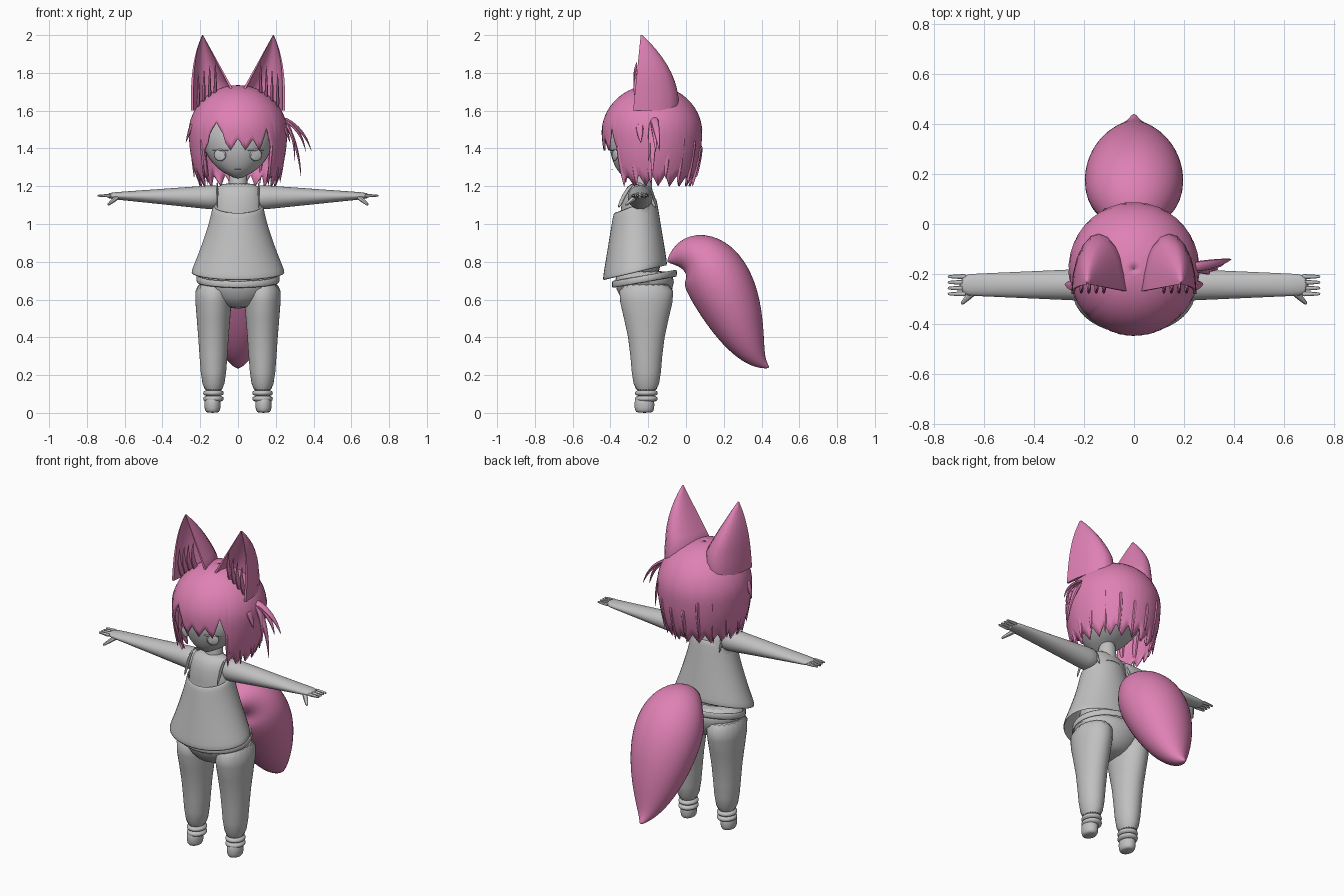
import bpy, bmesh, random
from math import sin, cos, pi, sqrt, radians
from mathutils import Vector

cube = bpy.data.objects.get("Cube")
if cube:
    bpy.data.objects.remove(cube)


def material(name, red, green, blue):
    mat = bpy.data.materials.new(name)
    mat.use_nodes = True
    colour = (red, green, blue, 1)
    mat.diffuse_color = colour
    mat.node_tree.nodes["Principled BSDF"].inputs["Base Color"].default_value = colour
    return mat


PINK = material("pink fur", 0.74, 0.22, 0.46)
GREY = material("plain grey", 0.53, 0.53, 0.53)
SIDES = {"left": 1, "right": -1}


def skin(name, rings, mat, caps=True, subsurf=1, thickness=0):
    """Join rings of points into one smooth surface."""
    bm = bmesh.new()
    rows = [[bm.verts.new(point) for point in ring] for ring in rings]
    for lower, upper in zip(rows, rows[1:]):
        for i in range(len(lower)):
            bm.faces.new((lower[i - 1], lower[i], upper[i], upper[i - 1]))
    if caps:
        bm.faces.new(rows[0])
        bm.faces.new(rows[-1])
    bmesh.ops.recalc_face_normals(bm, faces=bm.faces)
    mesh = bpy.data.meshes.new(name)
    bm.to_mesh(mesh)
    bm.free()
    mesh.materials.append(mat)
    mesh.shade_smooth()
    mesh.set_sharp_from_angle(angle=radians(60))
    part = bpy.data.objects.new(name, mesh)
    bpy.context.collection.objects.link(part)
    if thickness:
        solid = part.modifiers.new("thickness", 'SOLIDIFY')
        solid.thickness = thickness
        solid.offset = 0
    if subsurf:
        smooth = part.modifiers.new("smooth", 'SUBSURF')
        smooth.levels = smooth.render_levels = subsurf


def ellipse(centre, across, along, count=20):
    centre, across, along = Vector(centre), Vector(across), Vector(along)
    angles = [2 * pi * i / count for i in range(count)]
    return [centre + across * cos(a) + along * sin(a) for a in angles]


def column(name, x, y, sections, mat=GREY, tilt=0, **options):
    """Upright loft through sections of height, half width and half depth."""
    skin(name, [ellipse((x, y, z), (wide, 0, 0), (0, deep, tilt))
                for z, wide, deep in sections], mat, **options)


def strand(name, start, end, width, mat, bulge=(0, 0, 0), tip=0.05, flat=0.5):
    """Tapering lock, finger or strap that bows towards the bulge."""
    start, end, bulge = Vector(start), Vector(end), Vector(bulge)
    steps = [i / 6 for i in range(7)]
    rings = []
    for t in steps:
        centre = start.lerp(end, t) + bulge * (4 * t * (1 - t))
        tangent = (end - start + bulge * (4 - 8 * t)).normalized()
        across = tangent.cross(Vector((0.1, 1, 0.2))).normalized()
        size = width * (1 - (1 - tip) * t * t)
        rings.append(ellipse(centre, across * size * flat, tangent.cross(across) * size, 6))
    skin(name, rings, mat)


def steps(count, first=0.0):
    return [first + (1 - first) * i / count for i in range(count + 1)]


def peak(value, centre, reach):
    """Triangle falling from one to zero around the centre."""
    return max(0, 1 - abs(value - centre) / reach)


# Head: round skull with the chin drawn forward
head = []
for t in steps(14):
    radius = 0.2 * max(sin(pi * t), 0.01) ** 0.6
    centre = (0, -0.2 - 0.1 * (1 - t) ** 4, 1.24 + 0.42 * t)
    head.append(ellipse(centre, (radius * 0.95, 0, 0), (0, radius, 0)))
skin("head", head, GREY)

# Neck and trunk
column("neck", 0, -0.23, [(1.1, 0.06, 0.06), (1.2, 0.05, 0.05), (1.3, 0.05, 0.05)])
column("torso", 0, -0.25, [(0.7, 0.19, 0.14), (0.85, 0.15, 0.1), (1.1, 0.14, 0.1),
                           (1.18, 0.13, 0.08), (1.22, 0.09, 0.04)])
column("hips", 0, -0.22, [(0.55, 0.06, 0.07), (0.6, 0.16, 0.13), (0.7, 0.23, 0.17),
                          (0.76, 0.2, 0.14)])
column("waistband", 0, -0.22, [(0.69, 0.22, 0.17), (0.73, 0.22, 0.17)],
       tilt=0.03, caps=False, thickness=0.01)
column("camisole", 0, -0.27, [(1.1 - 0.36 * t, 0.13 + 0.12 * t ** 1.3, 0.11 + 0.06 * t)
                              for t in steps(6)], tilt=0.04, caps=False, thickness=0.01)
strand("mouth", (-0.02, -0.39, 1.29), (0.02, -0.39, 1.29), 0.005, GREY, tip=0.6)

for side, s in SIDES.items():
    # Eye and brow
    skin(side + "_eye", [ellipse((s * 0.095, y, 1.365), (s * size, size * 0.4, 0), (0, 0, size))
                         for y, size in ((-0.37, 0.04), (-0.385, 0.03))], GREY)
    strand(side + "_eyebrow", (s * 0.05, -0.4, 1.39), (s * 0.14, -0.36, 1.39), 0.007, GREY)

    # Arm, fingers and thumb
    skin(side + "_arm", [ellipse((s * (0.08 + 0.62 * t), -0.243, 1.14 + 0.01 * t),
                                 (0, 0.07 - 0.028 * t, 0), (0, 0, 0.07 - 0.055 * t))
                         for t in steps(8)], GREY)
    for finger in range(4):
        y = -0.21 - 0.023 * finger
        strand(f"{side}_finger_{finger}", (s * 0.67, y, 1.15), (s * 0.745, y, 1.15),
               0.012, GREY, tip=0.5, flat=0.9)
    strand(side + "_thumb", (s * 0.63, -0.26, 1.15), (s * 0.69, -0.32, 1.1),
           0.018, GREY, tip=0.4, flat=0.9)

    # Shoulder strap
    strand(side + "_strap", (s * 0.11, -0.36, 1.08), (s * 0.11, -0.16, 1.08), 0.012, GREY,
           bulge=(0, 0, 0.14), tip=0.9)

    # Leg, rolled sock cuff and foot
    column(side + "_leg", s * 0.13, -0.21, [(0.7, 0.1, 0.15), (0.6, 0.1, 0.15), (0.4, 0.08, 0.09),
                                            (0.2, 0.07, 0.08), (0.1, 0.05, 0.06)])
    for roll in range(2):
        z = 0.075 + 0.03 * roll
        column(f"{side}_sock_roll_{roll}", s * 0.13, -0.21,
               [(z + 0.018 * h, 0.058 - 0.008 * h * h, 0.064 - 0.008 * h * h) for h in (-1, 0, 1)])
    column(side + "_foot", s * 0.135, -0.22, [(0.1, 0.04, 0.05), (0.04, 0.045, 0.055),
                                              (0.01, 0.04, 0.05), (0, 0.03, 0.04)])

    # Ear: rounded back, hollow front, closing to a point
    ear = []
    for t in steps(10):
        inner = 0.03 + 0.155 * max(0, t - 0.3) / 0.7
        outer = 0.25 - 0.06 * t ** 3
        front = -0.28 + 0.04 * t
        depth = 0.24 - 0.23 * t * t
        middle, half = (inner + outer) / 2, (outer - inner) / 2
        arc = [pi * a for a in steps(10)]
        back = [(middle + half * cos(a), front + depth * sin(a)) for a in arc]
        hollow = [(middle - half * 0.88 * cos(a), front + depth * 0.6 * sin(a)) for a in arc]
        ear.append([(s * x, y, 1.6 + 0.4 * t) for x, y in back + hollow])
    skin(side + "_ear", ear, PINK, subsurf=0)
    for tuft in range(4):
        x, z = 0.21 - 0.03 * tuft, 1.62 + 0.02 * tuft
        strand(f"{side}_ear_tuft_{tuft}", (s * x, -0.23, z), (s * x, -0.26, z + 0.18),
               0.022, PINK, bulge=(0, -0.02, 0))


def hair_radius(z):
    if z > 1.48:
        return 0.255 * sqrt(max(0, 1 - ((z - 1.48) / 0.25) ** 2)) + 0.002
    return 0.255 - 0.75 * (1.48 - z) ** 2


def hair_point(degrees, z, extra=0.0):
    """Point on the hair; zero degrees faces the front."""
    radius, angle = hair_radius(z) + extra, radians(degrees)
    return radius * sin(angle), -0.18 - 1.02 * radius * cos(angle), z


def hair_edge(degrees):
    """Height of the pointed lower edge, with openings in the fringe."""
    jag = 0.06 * abs(degrees / 18 % 1 - 0.5) * 2
    if abs(degrees) > 45:
        return 1.2 + jag
    return 1.39 + jag + 0.15 * peak(degrees, -27, 11) + 0.06 * peak(degrees, 36, 8)


# Hair shell
skin("hair_shell", [[hair_point(d, 1.73 - (1.73 - hair_edge(d)) * t * t) for d in range(-180, 180, 3)]
                    for t in steps(16)], PINK, caps=False, subsurf=0, thickness=0.01)

# Loose locks around the sides and back
random.seed(4)
for lock in range(14):
    degrees = 48 + lock * 20
    root = random.uniform(1.4, 1.5)
    tip = random.uniform(1.19, 1.25)
    strand(f"hair_lock_{lock}", hair_point(degrees, root, -0.01), hair_point(degrees, tip, 0.02),
           0.03, PINK, bulge=Vector(hair_point(degrees, 0.0)).normalized() * 0.0)
for side, s in SIDES.items():
    strand(side + "_flick", hair_point(s * 75, 1.53), hair_point(s * 78, 1.43, 0.03), 0.025, PINK)

# Side ponytail
for lock, (x, z) in enumerate([(0.39, 1.385), (0.36, 1.38), (0.335, 1.235), (0.3, 1.33)]):
    strand(f"ponytail_lock_{lock}", (0.235, -0.17, 1.56), (x, -0.14 - 0.02 * lock, z), 0.025, PINK,
           bulge=(0.02, 0, 0.02))

# Tail: thick brush swept along a bent path
path = [Vector(p) for p in ((0, -0.1, 0.8), (0, 0.2, 1), (0, 0.25, 0.3), (0, 0.44, 0.24))]
tail = []
for t in steps(18):
    a, b, c = (path[i].lerp(path[i + 1], t) for i in range(3))
    d, e = a.lerp(b, t), b.lerp(c, t)
    radius = 0.175 * max(sin(pi * t ** 0.8), 0.03)
    sideways = Vector((radius * 1.14, 0, 0))
    tail.append(ellipse(d.lerp(e, t), sideways, (e - d).normalized().cross((radius, 0, 0)), 24))
skin("tail", tail, PINK)
